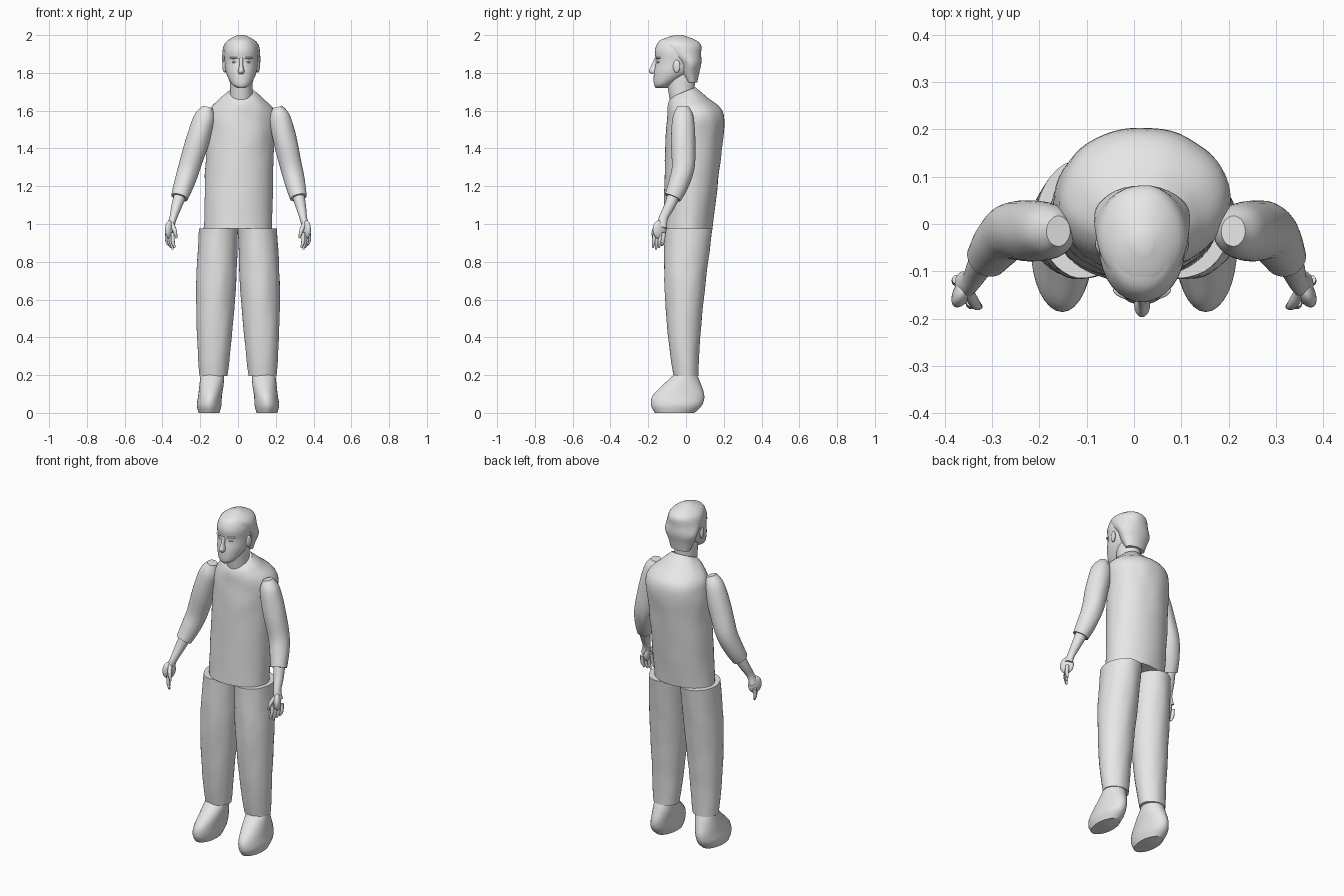
import bpy, bmesh, math
from mathutils import Vector, Matrix, noise

if "Cube" in bpy.data.objects:
    bpy.data.objects.remove(bpy.data.objects["Cube"])

grey = bpy.data.materials.new("plain_grey")
grey.use_nodes = True
grey.diffuse_color = (.8, .8, .8, 1)
grey.node_tree.nodes["Principled BSDF"].inputs["Base Color"].default_value = grey.diffuse_color


def finish(name, bm):
    """Turn a bmesh into a smooth shaded object with sharp edges kept."""
    bmesh.ops.recalc_face_normals(bm, faces=bm.faces)
    mesh = bpy.data.meshes.new(name)
    bm.to_mesh(mesh)
    bm.free()
    mesh.materials.append(grey)
    for face in mesh.polygons:
        face.use_smooth = True
    mesh.set_sharp_from_angle(angle=math.radians(45))
    part = bpy.data.objects.new(name, mesh)
    bpy.context.collection.objects.link(part)


def smooth_keys(keys, steps):
    """Catmull-Rom interpolation through the key ovals."""
    keys = [Vector(key) for key in keys]
    padded = [keys[0]] + keys + [keys[-1]]
    result = []
    for before, start, end, after in zip(padded, padded[1:], padded[2:], padded[3:]):
        slope_in, slope_out = (end - before) / 2, (after - start) / 2
        for step in range(steps):
            t = step / steps
            ease = t * t * (3 - 2 * t)
            result.append(start.lerp(end, ease) + slope_in * t * (1 - t) ** 2
                          - slope_out * t * t * (1 - t))
    return result + [keys[-1]]


def loft(name, keys, level=False, sides=32, steps=6, folds=0, lean=0):
    """Skin ovals (x, y, z, half width, half depth), level or square to the path."""
    rows = smooth_keys(keys, steps)
    centres = [Vector(row[:3]) for row in rows]
    last = len(rows) - 1
    bm = bmesh.new()
    rings = []
    for i, row in enumerate(rows):
        along = centres[min(i + 1, last)] - centres[max(i - 1, 0)]
        along = Vector((0, 0, 1)) if level else along.normalized()
        across = Vector((0, 1, 0)).cross(along).normalized()
        depth = along.cross(across)
        ring = []
        for k in range(sides):
            angle = math.tau * k / sides
            u, v = math.cos(angle), math.sin(angle)
            spot = Vector((u * 2, v * 2, centres[i].z * 10))
            swell = 1 + folds * noise.noise(spot)
            point = centres[i] + (across * u * row[3] + depth * v * row[4]) * swell
            point.z += lean * v * row[4] * (i / last) ** 4
            ring.append(bm.verts.new(point))
        rings.append(ring)
    for low, high in zip(rings, rings[1:]):
        for k in range(sides):
            bm.faces.new((low[k - 1], low[k], high[k], high[k - 1]))
    bm.faces.new(rings[0])
    bm.faces.new(rings[-1])
    finish(name, bm)


def blob(name, place, size, turn=0):
    bm = bmesh.new()
    matrix = Matrix.Translation(place) @ Matrix.Rotation(turn, 4, 'Z') @ Matrix.Diagonal((*size, 1))
    bmesh.ops.create_uvsphere(bm, u_segments=32, v_segments=20, radius=1, matrix=matrix)
    finish(name, bm)


# Jacket with sloping shoulders and a collar that dips at the front
loft("jacket", [(0, .01, .975, .18, .13), (.01, .04, 1.4, .18, .15), (.02, .05, 1.58, .18, .15),
                (.02, .01, 1.66, .12, .1), (.02, -.01, 1.7, .07, .06)],
     level=True, sides=56, folds=.03, lean=.4)

# Neck, skull and jaw
mid = .017
loft("neck", [(mid, -.02, 1.62, .06, .06), (mid, -.03, 1.8, .06, .08)], level=True)
loft("head", [(mid, -.13, 1.72, .02, .03), (mid, -.12, 1.74, .05, .05), (mid, -.07, 1.8, .08, .1),
              (mid, -.05, 1.86, .088, .11), (mid, -.05, 1.92, .09, .115), (mid, -.05, 1.97, .07, .09),
              (mid, -.05, 1.99, .03, .04)], level=True, steps=4)

# Hair cap reaching down to the nape
loft("hair", [(mid, .03, 1.75, .06, .03), (mid, .02, 1.8, .08, .05), (mid, .02, 1.85, .1, .06),
              (mid, -.01, 1.9, .1, .09), (mid, -.03, 1.95, .09, .11), (mid, -.04, 1.98, .06, .08),
              (mid, -.04, 2, .02, .02)], level=True, steps=4, folds=.03)

# Nose, lips and chin
loft("nose", [(mid, -.17, 1.795, .013, .015), (mid, -.17, 1.81, .017, .027),
              (mid, -.165, 1.84, .01, .018), (mid, -.155, 1.88, .01, .01)], level=True, steps=4)
for lip, height in (("upper_lip", 1.775), ("lower_lip", 1.764)):
    blob(lip, (mid, -.16, height), (.024, .01, .006))
blob("chin", (mid, -.15, 1.74), (.03, .02, .015))

for label, side in (("right", -1), ("left", 1)):

    def limb(name, keys, **options):
        """Mirror a limb; the upper body sways slightly to the left."""
        swayed = [(side * x + max(0, z - 1) * .04, y, z, *radii) for x, y, z, *radii in keys]
        loft(f"{label}_{name}", swayed, **options)

    # Eye, brow and ear
    blob(label + "_eye", (mid + side * .034, -.142, 1.857), (.016, .012, .007), side * .3)
    blob(label + "_brow", (mid + side * .036, -.146, 1.88), (.026, .012, .006), side * .3)
    blob(label + "_ear", (mid + side * .088, -.05, 1.835), (.01, .02, .034), side * -.3)

    # Sleeve, narrow at the shoulder seam and bent at the elbow
    limb("sleeve", [(.185, -.015, 1.62, .026, .032), (.2, -.015, 1.56, .056, .057),
                    (.235, -.015, 1.43, .062, .064), (.27, -.015, 1.3, .058, .06),
                    (.295, -.04, 1.21, .053, .054), (.315, -.07, 1.14, .045, .045)], folds=.03)

    # Bare forearm, palm, fingers and thumb
    limb("forearm", [(.31, -.06, 1.16, .034, .035), (.33, -.09, 1.09, .027, .028),
                     (.345, -.12, 1.03, .02, .024), (.36, -.13, .98, .02, .03)])
    blob(label + "_palm", (side * .36, -.14, .97), (.02, .04, .05), side * .5)
    for i, finger in enumerate(("index", "middle", "ring", "little")):
        x, y = .345 + .01 * i, -.165 + .016 * i
        tip = .865 + .01 * abs(i - 1)
        limb(finger + "_finger", [(x, y, .955, .01, .01), (x, y - .005, .91, .01, .01),
                                  (x - .01, y - .01, tip, .005, .005)], sides=10, steps=4)
    limb("thumb", [(.35, -.145, 1, .012, .012), (.335, -.17, .965, .011, .011),
                   (.325, -.175, .925, .005, .005)], sides=10, steps=4)

    # Baggy trouser leg
    limb("trouser_leg", [(.13, 0, .195, .074, .066), (.125, -.01, .4, .092, .085),
                         (.115, -.005, .7, .106, .11), (.103, .013, .975, .102, .127)],
         level=True, sides=40, folds=.03)

    # Rounded shoe
    limb("shoe", [(.153, -.06, 0, .055, .105), (.153, -.05, .04, .065, .135),
                  (.148, -.04, .09, .063, .137), (.14, -.02, .15, .064, .1),
                  (.135, 0, .21, .062, .055)], level=True, steps=5)
